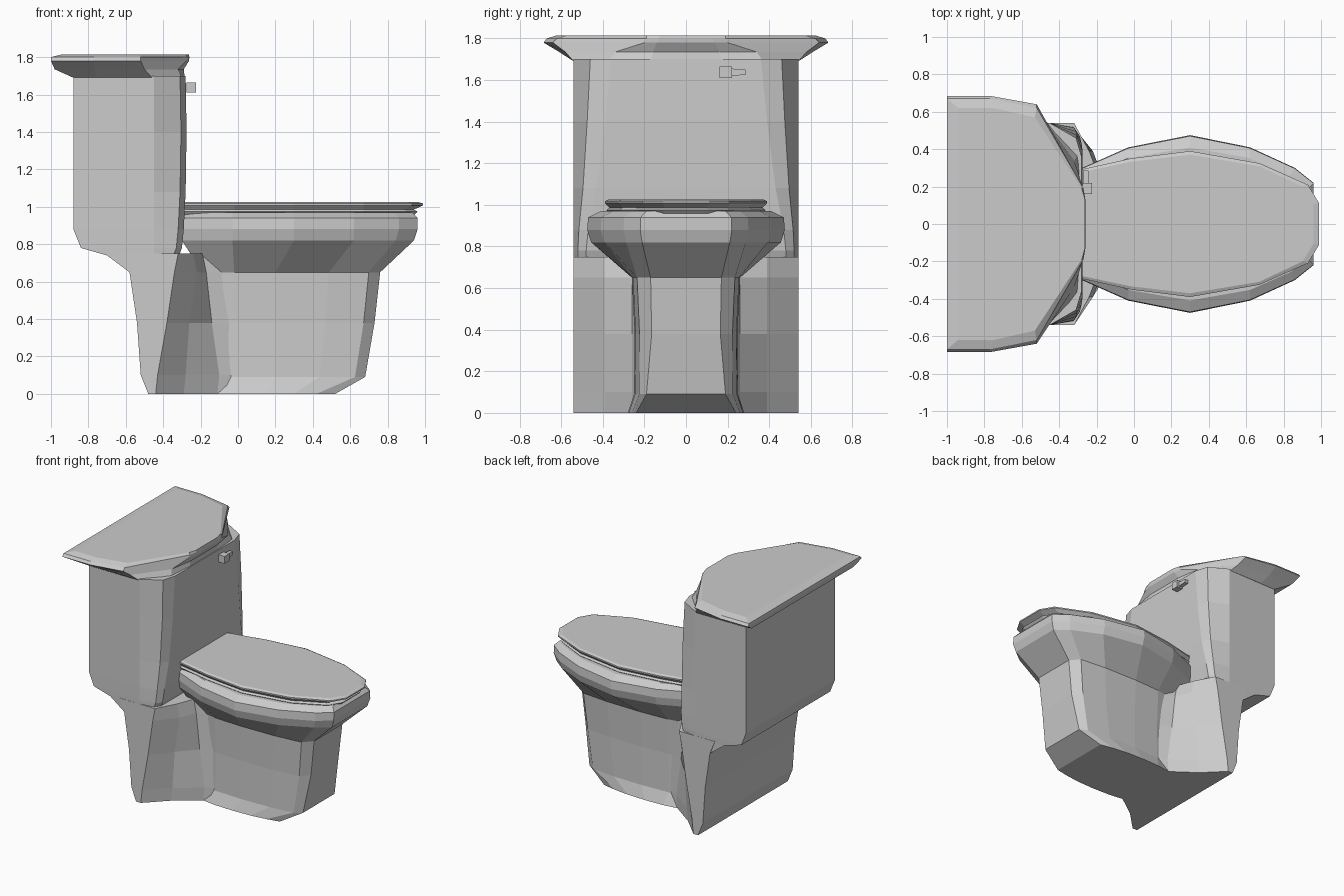
import bpy, bmesh

if "Cube" in bpy.data.objects:
    bpy.data.objects.remove(bpy.data.objects["Cube"])


def loft(name, levels):
    """levels: (z, half outline from back to front); mirrored over y, skinned and capped."""
    bm = bmesh.new()
    rings = []
    for z, half in levels:
        pts = list(half) + [(x, -y) for x, y in reversed(half)]
        rings.append([bm.verts.new((x, y, z)) for x, y in pts])
    n = len(rings[0])
    for a, b in zip(rings, rings[1:]):
        for i in range(n):
            j = (i + 1) % n
            bm.faces.new((a[i], a[j], b[j], b[i]))
    bm.faces.new(rings[0][::-1])
    bm.faces.new(rings[-1])
    bmesh.ops.recalc_face_normals(bm, faces=bm.faces)
    me = bpy.data.meshes.new(name)
    bm.to_mesh(me)
    bm.free()
    ob = bpy.data.objects.new(name, me)
    bpy.context.collection.objects.link(ob)
    return ob


# tank: back x, front x and front panel half width change with height
def tank_ring(back, front, w):
    return [(back, .535), (-.45, .54), (front - .03, (w + .54) / 2 + .01), (front, w)]


loft("tank", [(z, tank_ring(b, f, w)) for z, b, f, w in (
    (.65, -.58, -.35, .48), (.74, -.70, -.315, .48), (.78, -.84, -.30, .48),
    (.88, -.88, -.29, .47), (1.08, -.88, -.28, .43), (1.40, -.88, -.275, .39),
    (1.70, -.88, -.28, .36))])

# tank lid with flared rim and narrow front
loft("tank_lid", [
    (1.69, [(-.88, .54), (-.75, .54), (-.46, .54), (-.30, .37), (-.285, .17)]),
    (1.735, [(-.98, .61), (-.77, .61), (-.50, .58), (-.32, .34), (-.29, .16)]),
    (1.78, [(-1, .685), (-.77, .685), (-.52, .64), (-.275, .20), (-.262, .14)]),
    (1.80, [(-1, .67), (-.77, .67), (-.52, .62), (-.27, .19), (-.26, .13)]),
    (1.815, [(-.94, .62), (-.75, .62), (-.53, .57), (-.28, .19), (-.262, .13)])])

# rear base narrowing toward the bowl
loft("rear_base", [(z, [(b, .54), (m, .54), (c, .39), (d, .26), (.05, .20)])
                   for z, b, m, c, d in (
    (0, -.48, -.44, -.29, -.11), (.10, -.52, -.43, -.28, -.10),
    (.38, -.54, -.38, -.26, -.14), (.65, -.58, -.34, -.22, -.17),
    (.75, -.62, -.32, -.24, -.19))])


# bowl: pedestal sections and rim sections share six points per side
def pedestal(back, front, k, w):
    return [(back, .22 * k), (-.02, .25 * k), (.2, .26 * k),
            (front * .64, .255 * k), (front * .92, .235 * k), (front, w)]


def rim(k, front):
    return [(-.30, .29 * k), (-.03, .41 * k), (.3, .475 * k),
            (.62, .41 * k), (.86 * front, .30 * k), (.96 * front, .22 * k)]


loft("bowl", [
    (0, [(-.11, .26), (.0, .275), (.15, .28), (.3, .275), (.42, .26), (.52, .24)]),
    (.09, pedestal(-.12, .68, .96, .19)),
    (.38, pedestal(-.15, .73, .95, .165)),
    (.65, pedestal(-.19, .76, 1, .17)),
    (.82, rim(.96, .98)), (.88, rim(1, 1)), (.94, rim(.99, 1)), (.97, rim(.86, .97))])


# seat and seat cover
def oval(k, front):
    return [(-.29, .29 * k), (-.02, .35 * k), (.3, .39 * k),
            (.67, .325 * k), (.93 * front, .21 * k), (.99 * front, .11 * k)]


loft("seat", [(.955, oval(.93, .95)), (.975, oval(.98, .97)), (.99, oval(.93, .94))])
loft("seat_cover", [(.985, oval(.94, .95)), (1.008, oval(1, 1)),
                    (1.018, oval(1, 1)), (1.026, oval(.95, .97))])


# flush handle
def box(name, loc, dims):
    bpy.ops.mesh.primitive_cube_add(size=1, location=loc)
    ob = bpy.context.object
    ob.name = name
    ob.scale = dims
    return ob


box("handle_knob", (-.25, .19, 1.638), (.05, .06, .055))
bar = box("handle_bar", (-.257, .25, 1.638), (.03, .07, .034))
for v in bar.data.vertices:
    if v.co.y > 0:
        v.co.z *= .8
